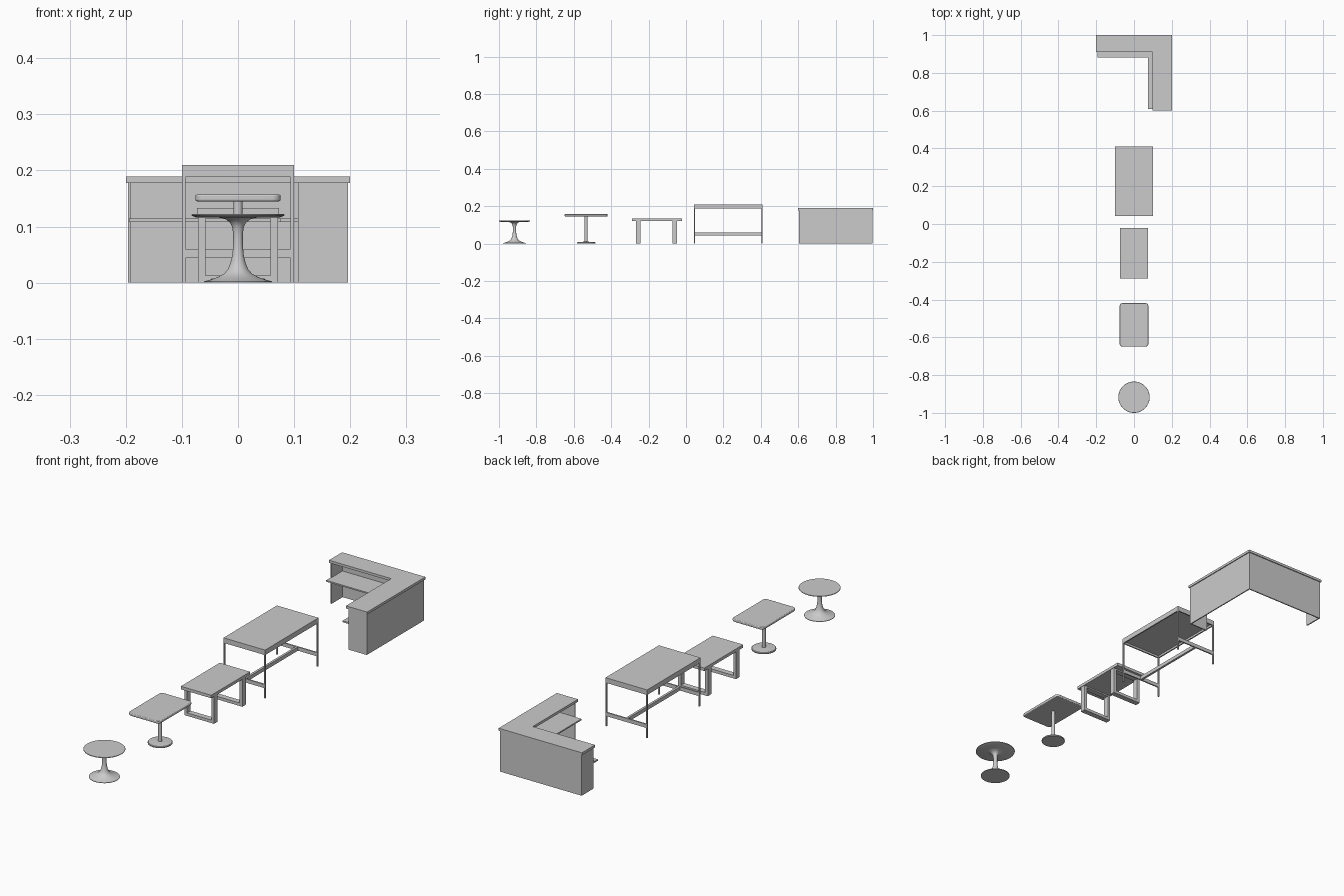
import bpy, bmesh, math

if "Cube" in bpy.data.objects:
    bpy.data.objects.remove(bpy.data.objects["Cube"])


def smooth(o):
    bpy.context.view_layer.objects.active = o
    bpy.ops.object.select_all(action='DESELECT')
    o.select_set(True)
    bpy.ops.object.shade_smooth_by_angle(angle=math.radians(35))


def finish(name, bm):
    bmesh.ops.recalc_face_normals(bm, faces=bm.faces)
    me = bpy.data.meshes.new(name)
    bm.to_mesh(me)
    bm.free()
    o = bpy.data.objects.new(name, me)
    bpy.context.collection.objects.link(o)
    return o


def prism(name, pts, z0, z1):
    """Extrude a plan outline from z0 to z1."""
    bm = bmesh.new()
    f = bm.faces.new([bm.verts.new((x, y, z0)) for x, y in pts])
    r = bmesh.ops.extrude_face_region(bm, geom=[f])
    for v in r['geom']:
        if isinstance(v, bmesh.types.BMVert):
            v.co.z = z1
    return finish(name, bm)


def box(name, x0, x1, y0, y1, z0, z1):
    return prism(name, [(x0, y0), (x1, y0), (x1, y1), (x0, y1)], z0, z1)


def lathe(name, profile, y, n=64):
    """Revolve (radius, z) points around a vertical axis at (0, y)."""
    bm = bmesh.new()
    vs = [bm.verts.new((r, y, z)) for r, z in profile]
    es = [bm.edges.new(p) for p in zip(vs, vs[1:])]
    bmesh.ops.spin(bm, geom=vs + es, cent=(0, y, 0), axis=(0, 0, 1),
                   angle=2 * math.pi, steps=n)
    bmesh.ops.remove_doubles(bm, verts=bm.verts, dist=1e-5)
    o = finish(name, bm)
    smooth(o)
    return o


def rounded_rect(hx, hy, r, cy, n=8):
    pts = []
    for i, (sx, sy) in enumerate([(1, 1), (-1, 1), (-1, -1), (1, -1)]):
        for k in range(n + 1):
            a = math.pi / 2 * (i + k / n)
            pts.append((sx * (hx - r) + r * math.cos(a),
                        cy + sy * (hy - r) + r * math.sin(a)))
    return pts


# Round table with flared pedestal
lathe("round_table_top", [(0, .116), (.074, .116), (.082, .119), (.083, .1205),
                          (.082, .122), (0, .122)], -.917)
lathe("round_table_pedestal",
      [(0, 0), (.061, 0), (.061, .002), (.05, .005), (.036, .010), (.025, .016),
       (.018, .024), (.0135, .035), (.010, .05), (.0085, .068), (.0085, .085),
       (.010, .098), (.014, .107), (.022, .113), (.034, .116), (0, .116)], -.917)

# Cafe table with rounded rectangular top, post and disc base
cy = -.534
top = prism("cafe_table_top", rounded_rect(.076, .115, .015, cy), .145, .157)
bev = top.modifiers.new("soft_edge", 'BEVEL')
bev.width, bev.segments, bev.limit_method = .003, 3, 'ANGLE'
smooth(top)
lathe("cafe_table_post", [(0, .008), (.008, .008), (.008, .146), (0, .146)], cy, 32)
lathe("cafe_table_base", [(0, 0), (.048, 0), (.049, .001), (.049, .005),
                          (.047, .007), (.012, .010), (0, .010)], cy)

# Loop-leg table
box("loop_table_top", -.073, .073, -.288, -.021, .12, .133)
for y in (-.254, -.06):
    a, b = y - .012, y + .012
    box("loop_leg_foot", -.071, .071, a, b, 0, .013)
    box("loop_leg_head", -.071, .071, a, b, .114, .12)
    for x in (-.0645, .0645):
        box("loop_leg_upright", x - .0065, x + .0065, a, b, .013, .114)

# Tall desk: panel, edge frame, slim legs and low H-shaped stretcher
y0, y1, t = .043, .41, .006
box("desk_panel", -.1, .1, y0, y1, .197, .21)
for y in (y0, y1 - t):
    box("desk_end_apron", -.094, .094, y, y + t, .188, .197)
    box("desk_end_rail", -.094, .094, y, y + t, .044, .06)
    for x in (-.1, .1 - t):
        box("desk_leg", x, x + t, y, y + t, 0, .197)
for x in (-.1, .1 - t):
    box("desk_side_apron", x, x + t, y0 + t, y1 - t, .188, .197)
box("desk_stretcher", -.005, .005, y0 + t, y1 - t, .044, .06)

# L-shaped reception counter: top, work shelf, thin wall panels
prism("counter_top", [(-.2, 1), (-.2, .91), (.099, .91), (.099, .6), (.2, .6), (.2, 1)],
      .178, .189)
prism("counter_shelf", [(-.194, .99), (-.194, .882), (.075, .882), (.075, .61),
                        (.19, .61), (.19, .99)], .108, .114)
w = .005
box("counter_back_wall", -.196, .196, .996 - w, .996, 0, .178)
box("counter_side_wall", .196 - w, .196, .604, .996 - w, 0, .178)
box("counter_left_end", -.196, -.196 + w, .914, .996 - w, 0, .178)
box("counter_front_end", .107, .196 - w, .604, .604 + w, 0, .178)
